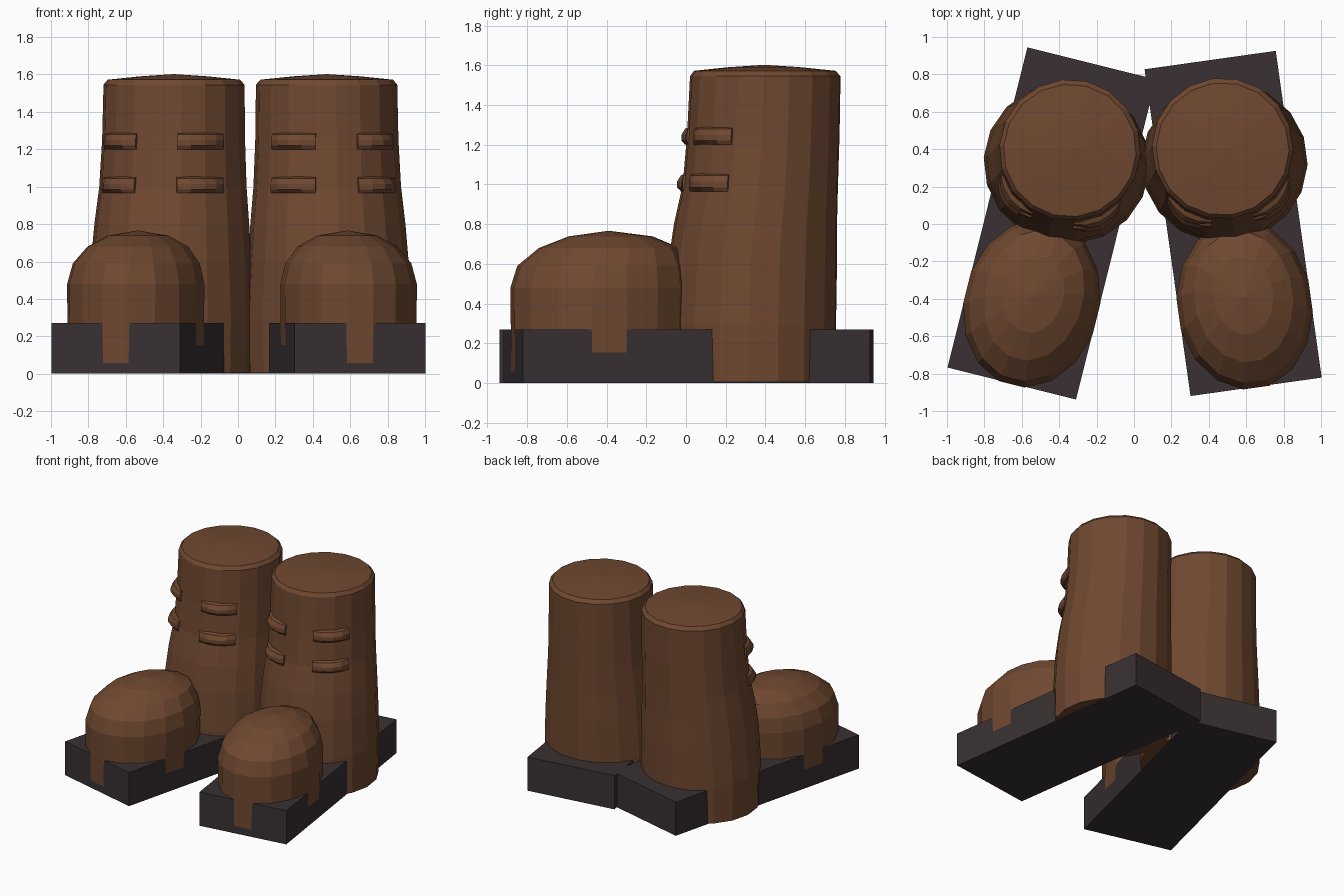
import bpy, bmesh, math
from mathutils import Matrix

cube = bpy.data.objects.get("Cube")
if cube:
    bpy.data.objects.remove(cube, do_unlink=True)


def material(name, rgb):
    m = bpy.data.materials.new(name)
    m.use_nodes = True
    m.diffuse_color = (*rgb, 1)
    bsdf = m.node_tree.nodes["Principled BSDF"]
    bsdf.inputs["Base Color"].default_value = (*rgb, 1)
    bsdf.inputs["Roughness"].default_value = 0.8
    return m


BROWN = material("brown leather", (0.16, 0.065, 0.03))
DARK = material("dark rubber", (0.041, 0.03, 0.032))


def finish(name, bm, mat, place):
    bmesh.ops.recalc_face_normals(bm, faces=bm.faces)
    mesh = bpy.data.meshes.new(name)
    bm.to_mesh(mesh)
    bm.free()
    mesh.materials.append(mat)
    obj = bpy.data.objects.new(name, mesh)
    obj.matrix_world = place
    bpy.context.collection.objects.link(obj)


def bridge(bm, rows, closed):
    """Fill quads between neighbouring rows of vertices."""
    for a, b in zip(rows, rows[1:]):
        n = len(a)
        for i in range(n if closed else n - 1):
            j = (i + 1) % n
            bm.faces.new((a[i], a[j], b[j], b[i]))


def dome(name, rings, apex, sides, place):
    """Loft ellipses (z, centre y, half width, half length) up to an apex."""
    bm = bmesh.new()
    rows = []
    for z, cy, rx, ry in rings:
        angles = [math.tau * (i + 0.5) / sides for i in range(sides)]
        rows.append([bm.verts.new((rx * math.cos(a), cy + ry * math.sin(a), z)) for a in angles])
    bridge(bm, rows, True)
    bm.faces.new(rows[0])
    tip = bm.verts.new(apex)
    for i in range(sides):
        bm.faces.new((rows[-1][i], rows[-1][(i + 1) % sides], tip))
    finish(name, bm, BROWN, place)


def fold(name, z, cy, r, side, place):
    """Curved leather ridge wrapped round the front of the shaft."""
    bm = bmesh.new()
    rows = []
    steps = 4
    for i in range(steps + 1):
        a = math.radians(17 + 40 * i / steps) * side
        out = 0.012 + 0.035 * math.sin(math.pi * i / steps)
        section = [(r - 0.03, 0.06), (r + out * 0.5, 0.045), (r + out, 0.015),
                   (r + out, -0.015), (r + out * 0.5, -0.035), (r - 0.03, -0.035)]
        rows.append([bm.verts.new((d * math.sin(a), cy - d * math.cos(a), z + h))
                     for d, h in section])
    bridge(bm, rows, True)
    bm.faces.new(rows[0])
    bm.faces.new(rows[-1])
    finish(name, bm, BROWN, place)


SHAFT = [(0.004, 0.33, 0.44, 0.425), (0.3, 0.33, 0.445, 0.43), (0.6, 0.34, 0.43, 0.425),
         (0.8, 0.355, 0.415, 0.41), (1.0, 0.38, 0.395, 0.39), (1.25, 0.395, 0.383, 0.383),
         (1.545, 0.405, 0.378, 0.378), (1.572, 0.402, 0.355, 0.355), (1.59, 0.4, 0.18, 0.18)]
TOE = [(0.004, -0.445, 0.36, 0.445), (0.48, -0.44, 0.363, 0.455), (0.59, -0.43, 0.335, 0.43),
       (0.68, -0.395, 0.265, 0.355), (0.738, -0.39, 0.16, 0.21)]


def boot(label, x, turn):
    place = Matrix.Translation((x, 0.003, 0)) @ Matrix.Rotation(math.radians(turn), 4, "Z")
    # Sole slab
    bm = bmesh.new()
    bmesh.ops.create_cube(bm, size=1, matrix=Matrix.Translation((0, 0, 0.135))
                          @ Matrix.Diagonal((0.708, 1.764, 0.27, 1)))
    finish(label + "_sole", bm, DARK, place)
    # Leg and toe cap
    dome(label + "_shaft", SHAFT, (0, 0.4, 1.602), 18, place)
    dome(label + "_toe", TOE, (0, -0.4, 0.766), 16, place)
    # Two rows of folds on the front
    for row, (z, cy, r) in {"lower": (1.0, 0.38, 0.39), "upper": (1.235, 0.395, 0.383)}.items():
        for hand, side in (("right", -1), ("left", 1)):
            fold(f"{label}_{row}_{hand}_fold", z, cy, r, side, place)


boot("right_boot", -0.44, -14)
boot("left_boot", 0.53, 8)
